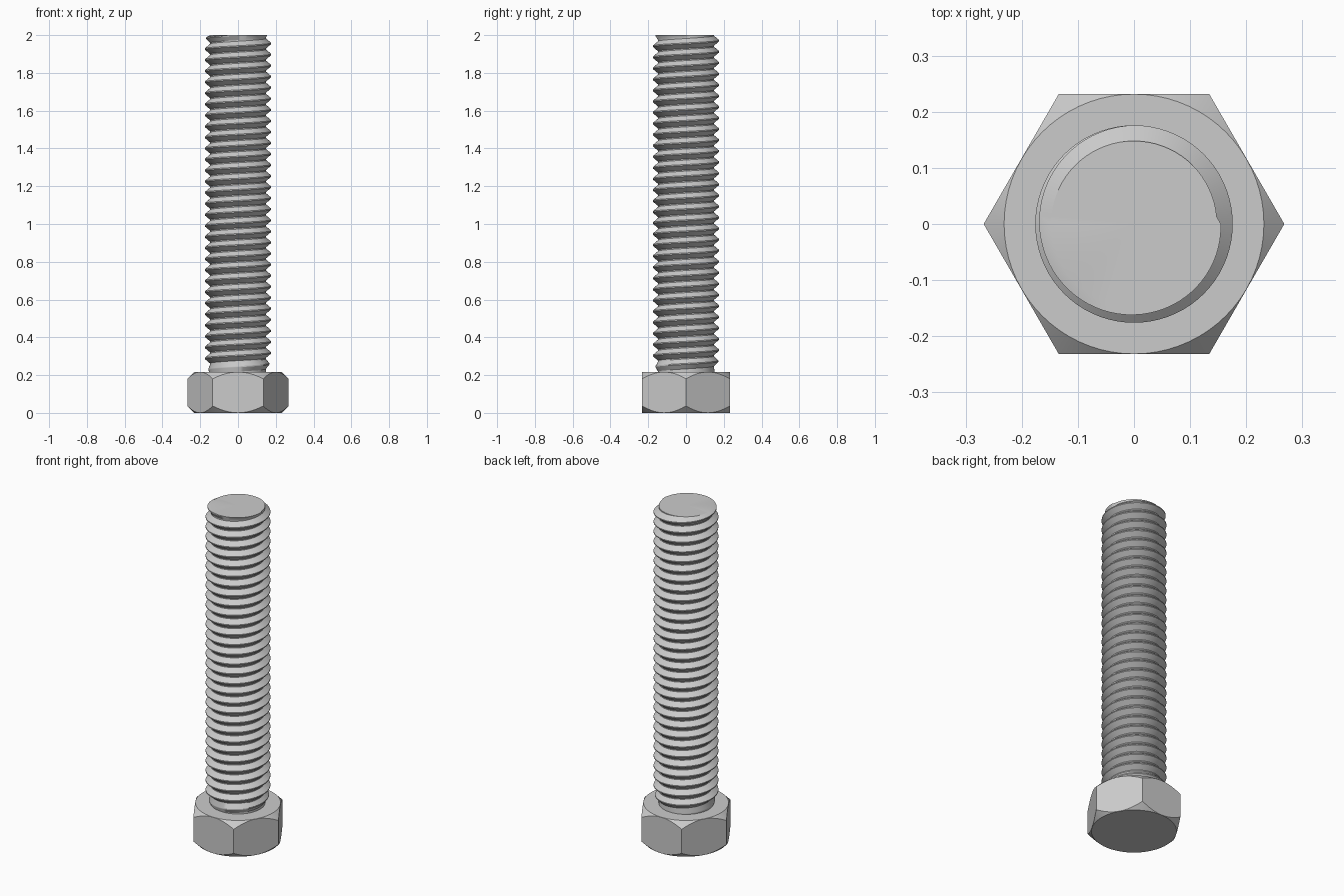
import bpy, bmesh
from math import pi, sin, cos, tau

cube = bpy.data.objects.get("Cube")
if cube:
    bpy.data.objects.remove(cube, do_unlink=True)

# Main sizes
HEAD_H, FLAT_R, CHAMFER_R = 0.217, 0.232, 0.2315
LENGTH = 2.0
ROOT_R, CREST_R = 0.148, 0.176
PITCH = 0.0585
SEGS = 72
TOP_CREST = 1.985          # height of the last crest half way round

steel = bpy.data.materials.new("plain steel grey")
steel.use_nodes = True
colour = (0.6, 0.6, 0.6, 1)
steel.diffuse_color = colour
steel.node_tree.nodes["Principled BSDF"].inputs["Base Color"].default_value = colour


def finish(bm, name):
    bmesh.ops.remove_doubles(bm, verts=bm.verts, dist=0.00005)
    bmesh.ops.dissolve_degenerate(bm, edges=bm.edges, dist=0.00005)
    bmesh.ops.recalc_face_normals(bm, faces=bm.faces)
    mesh = bpy.data.meshes.new(name)
    bm.to_mesh(mesh)
    bm.free()
    mesh.materials.append(steel)
    obj = bpy.data.objects.new(name, mesh)
    bpy.context.collection.objects.link(obj)
    bpy.ops.object.select_all(action='DESELECT')
    obj.select_set(True)
    bpy.context.view_layer.objects.active = obj
    bpy.ops.object.shade_smooth_by_angle(angle=pi / 6)


def skin(bm, columns):
    """Join neighbouring columns of vertices with quads."""
    for a, b in zip(columns, columns[1:]):
        for i in range(len(a) - 1):
            bm.faces.new((a[i], b[i], b[i + 1], a[i + 1]))


# Hexagonal head, chamfered at both ends
bm = bmesh.new()
columns = []
for j in range(SEGS):
    ang = tau * j / SEGS
    r = FLAT_R / cos(ang % (pi / 3) - pi / 6)
    drop = r - CHAMFER_R
    rows = ((CHAMFER_R, 0), (r, drop), (r, HEAD_H - drop), (CHAMFER_R, HEAD_H))
    columns.append([bm.verts.new((q * cos(ang), q * sin(ang), z)) for q, z in rows])
skin(bm, columns + columns[:1])
bm.faces.new([c[0] for c in columns])
bm.faces.new([c[-1] for c in columns])
finish(bm, "hex_head")

# Threaded shank: one trapezoid tooth per pitch, climbing with the angle
TOOTH = ((-0.45, 0), (-0.05, 1), (0.05, 1), (0.45, 0))
TURNS = int((LENGTH - HEAD_H) / PITCH) + 1
START = TOP_CREST - (TURNS - 0.5) * PITCH


def tooth_scale(t):
    """Fade the tooth in over the first turn and out over the last."""
    fade_out = 1 - 0.75 * max(0, t - TURNS + 0.75) / 0.75
    fade_in = 0.3 + 0.7 * (t - 0.5)
    return max(0, min(1, fade_out, fade_in)) if t <= TURNS else 0


bm = bmesh.new()
columns = []
for j in range(SEGS + 1):
    ang = tau * j / SEGS
    column = []
    for k in range(-1, TURNS + 1):
        t = k + j / SEGS
        for offset, height in TOOTH:
            z = START + (t + offset) * PITCH
            r = ROOT_R + (CREST_R - ROOT_R) * height * tooth_scale(t)
            z = max(HEAD_H - 0.02, min(LENGTH, z))
            column.append(bm.verts.new((r * cos(ang), r * sin(ang), z)))
    # Flat end on the root radius
    column.append(bm.verts.new((ROOT_R * cos(ang), ROOT_R * sin(ang), LENGTH)))
    column.append(bm.verts.new((0, 0, LENGTH)))
    columns.append(column)
skin(bm, columns)
finish(bm, "threaded_shank")
